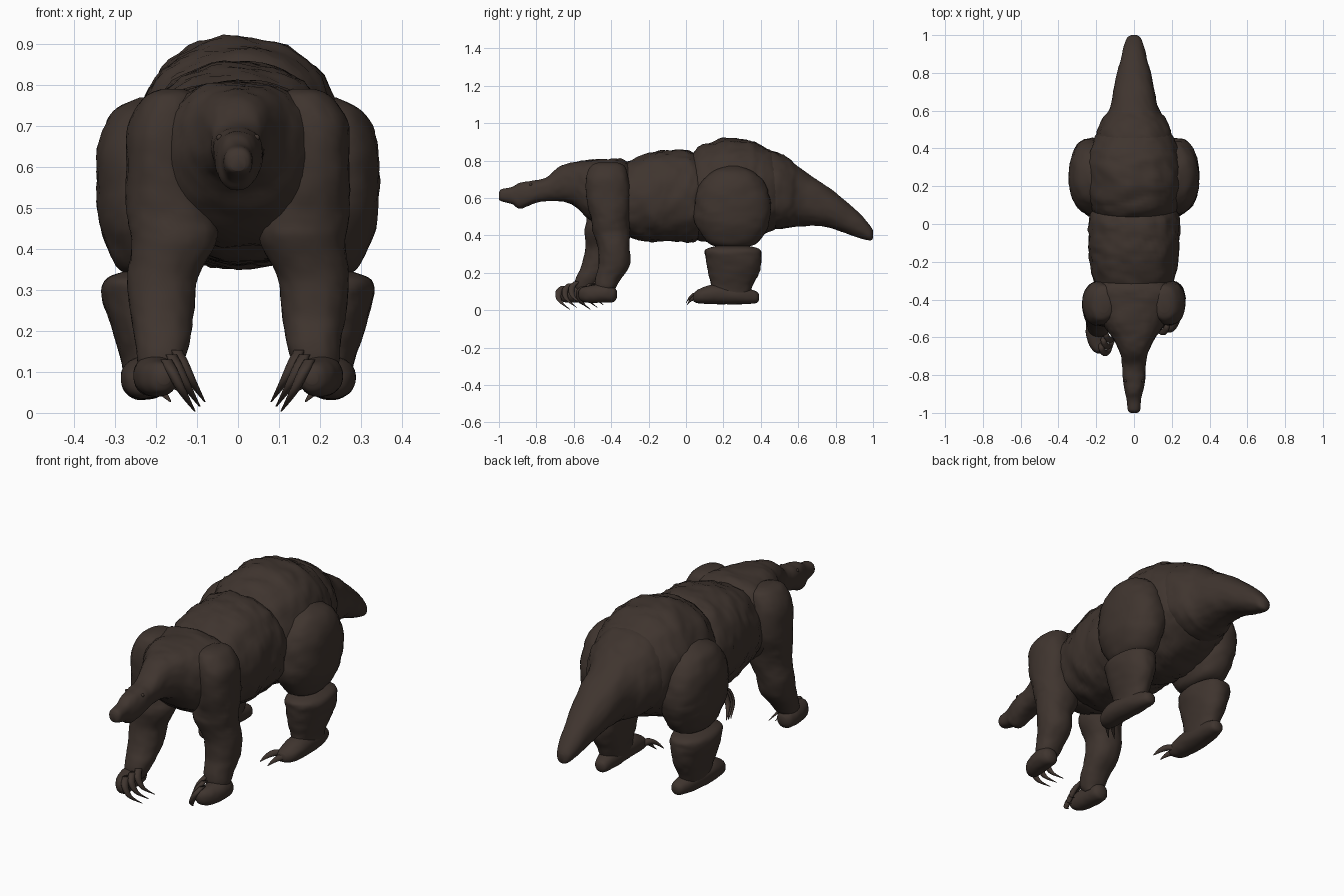
import bpy, bmesh, math
from mathutils import Vector, noise

if "Cube" in bpy.data.objects:
    bpy.data.objects.remove(bpy.data.objects["Cube"], do_unlink=True)

# Single fur colour
fur = bpy.data.materials.new("dark_brown_fur")
fur.use_nodes = True
COLOUR = (0.050, 0.035, 0.028, 1)
fur.diffuse_color = COLOUR
fur.node_tree.nodes["Principled BSDF"].inputs["Base Color"].default_value = COLOUR


def finish(bm, name):
    bmesh.ops.recalc_face_normals(bm, faces=bm.faces)
    for face in bm.faces:
        face.smooth = True
    mesh = bpy.data.meshes.new(name)
    bm.to_mesh(mesh)
    bm.free()
    mesh.materials.append(fur)
    obj = bpy.data.objects.new(name, mesh)
    bpy.context.collection.objects.link(obj)
    return obj


def smooth_path(stations, steps):
    """Catmull-Rom interpolation of whole stations, positions and radii alike."""
    pts = [Vector(s) for s in stations]
    pts = [pts[0]] + pts + [pts[-1]]
    out = []
    for a, b, c, d in zip(pts, pts[1:], pts[2:], pts[3:]):
        for i in range(steps):
            t = i / steps
            out.append(b + (c - a) * (t / 2) + (a * 2 - b * 5 + c * 4 - d) * (t * t / 2)
                       + (b * 3 - a - c * 3 + d) * (t ** 3 / 2))
    return out + [pts[-1]]


def loft(name, axis, stations, sides=40, steps=6, bump=0.045, square=2.2):
    """Skin of rings (x, y, z, width, depth) set across the y or z axis."""
    bm = bmesh.new()
    rings = []
    for x, y, z, a, b in smooth_path(stations, steps):
        ring = []
        for i in range(sides):
            t = math.tau * i / sides
            c, s = math.cos(t), math.sin(t)
            u = a * math.copysign(abs(c) ** (2 / square), c)
            v = b * math.copysign(abs(s) ** (2 / square), s)
            off = Vector((u, 0, v)) if axis == "y" else Vector((u, v, 0))
            centre = Vector((x, y, z))
            p = centre + off
            lump = noise.noise(p * 12) + 0.7 * noise.noise(p * 35)
            ring.append(bm.verts.new(centre + off * (1 + bump * lump)))
        rings.append(ring)
    for lower, upper in zip(rings, rings[1:]):
        for i in range(sides):
            j = (i + 1) % sides
            bm.faces.new((lower[i], lower[j], upper[j], upper[i]))
    bm.faces.new(rings[0])
    bm.faces.new(rings[-1])
    return finish(bm, name)


def body(name, stations, square=2.2):
    loft(name, "y", [(0, *s) for s in stations], sides=56, square=square)


def bead(name, place, radius):
    bm = bmesh.new()
    bmesh.ops.create_uvsphere(bm, u_segments=12, v_segments=8, radius=radius)
    bmesh.ops.translate(bm, verts=bm.verts, vec=place)
    finish(bm, name)


# Trunk: overlapping masses from snout to tail
body("head_neck_and_chest", [
    (-1, .61, .018, .02), (-.985, .615, .033, .033), (-.93, .613, .038, .046),
    (-.89, .612, .047, .068), (-.82, .63, .06, .063), (-.75, .645, .063, .062),
    (-.68, .675, .075, .09), (-.6, .675, .115, .115), (-.53, .65, .165, .155),
    (-.43, .62, .215, .19), (-.34, .605, .225, .2), (-.28, .6, .17, .16)], square=2.4)
body("belly", [
    (-.37, .6, .17, .16), (-.31, .595, .21, .2), (-.2, .605, .235, .235),
    (-.1, .61, .24, .245), (0, .61, .24, .245), (.07, .6, .22, .22), (.12, .6, .15, .15)])
body("hips", [
    (0, .6, .13, .14), (.04, .615, .2, .23), (.12, .63, .24, .265), (.23, .635, .255, .283),
    (.34, .64, .25, .265), (.42, .64, .225, .23), (.5, .635, .18, .18), (.54, .63, .1, .1)])
body("tail", [
    (.36, .65, .17, .19), (.46, .645, .2, .205), (.55, .625, .17, .185), (.61, .605, .13, .155),
    (.75, .555, .1, .11), (.9, .47, .063, .075), (.98, .415, .04, .042), (1, .405, .015, .02)])

# Limb profiles for the +x side
FRONT_LEG = [
    (.16, -.42, .79, .03, .05), (.165, -.42, .77, .065, .09), (.18, -.42, .7, .088, .115),
    (.185, -.415, .58, .088, .115), (.165, -.405, .48, .105, .1), (.158, -.4, .42, .104, .098),
    (.183, -.385, .33, .087, .085), (.185, -.385, .24, .078, .085),
    (.185, -.415, .17, .066, .07), (.19, -.43, .12, .055, .055), (.19, -.43, .09, .04, .03)]
FRONT_FOOT = [
    (.205, -.37, .085, .02, .02), (.205, -.39, .085, .042, .042), (.205, -.45, .09, .052, .05),
    (.195, -.52, .085, .046, .045), (.185, -.56, .085, .032, .035), (.18, -.575, .085, .015, .015)]
FRONT_CLAW = [
    (.175, -.54, .13, .014, .02), (.16, -.57, .1, .015, .018),
    (.135, -.565, .05, .011, .013), (.105, -.51, .003, .002, .002)]
THIGH = [
    (.21, .25, .335, .05, .06), (.215, .25, .36, .085, .13), (.22, .25, .45, .115, .19),
    (.22, .25, .55, .125, .205), (.22, .25, .66, .12, .18), (.22, .25, .735, .085, .12),
    (.21, .25, .77, .03, .04)]
SHIN = [
    (.23, .25, .345, .05, .08), (.235, .25, .325, .09, .145), (.235, .255, .28, .095, .15),
    (.23, .255, .2, .078, .135), (.225, .245, .13, .06, .11), (.225, .235, .07, .05, .1)]
HIND_FOOT = [
    (.215, .39, .07, .015, .015), (.215, .37, .07, .035, .033), (.225, .28, .08, .052, .048),
    (.23, .15, .085, .057, .052), (.225, .07, .075, .046, .038), (.215, .04, .068, .025, .02)]
HIND_CLAW = [
    (.2, .08, .07, .02, .016), (.175, .045, .08, .018, .015), (.148, .018, .065, .011, .01),
    (.125, 0, .04, .002, .002)]


def place(stations, side, stride=0, shift=(0, 0, 0)):
    """Mirror a limb to its side; stride swings the lower part forward."""
    out = []
    for x, y, z, a, b in stations:
        swing = stride * min(1, max(0, (.6 - z) / .45))
        out.append((side * (x + shift[0]), y - swing + shift[1], z + shift[2], a, b))
    return out


for side, label, stride in ((1, "left", 0), (-1, "right", .11)):
    loft(label + "_front_leg", "z", place(FRONT_LEG, side, stride))
    loft(label + "_front_foot", "y", place(FRONT_FOOT, side, stride))
    loft(label + "_thigh", "z", place(THIGH, side))
    loft(label + "_hind_shin", "z", place(SHIN, side))
    loft(label + "_hind_foot", "y", place(HIND_FOOT, side))
    for k in range(3):
        loft(f"{label}_front_claw_{k + 1}", "z", sides=10, bump=0, stations=place(
            FRONT_CLAW, side, stride, (-.012 * k, .035 * k, .012 * k)))
    for k in range(2):
        loft(f"{label}_hind_claw_{k + 1}", "y", sides=10, bump=0, stations=place(
            HIND_CLAW, side, 0, (.04 * k, .005 * k, -.012 * k)))
    # Eyes and nostrils
    bead(label + "_eye", (side * .045, -.83, .672), .008)
    bead(label + "_nostril", (side * .012, -.994, .622), .006)
